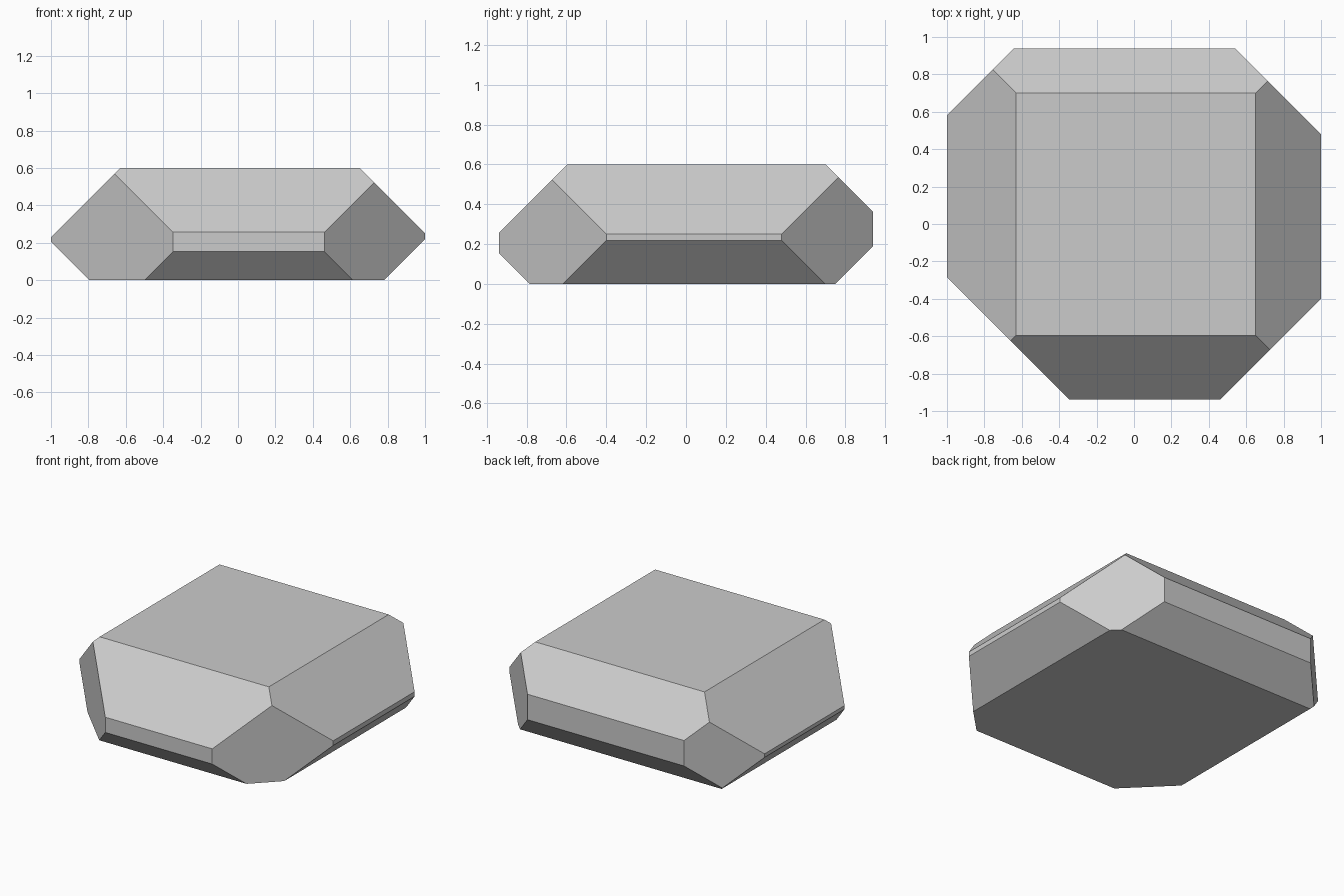
import bpy, bmesh
from mathutils import Vector

if "Cube" in bpy.data.objects:
    bpy.data.objects.remove(bpy.data.objects["Cube"])

# Block: a box whose twelve edges are all cut at 45 degrees
bm = bmesh.new()
bmesh.ops.create_cube(bm, size=1)
for v in bm.verts:
    v.co = Vector((v.co.x * 2, v.co.y * 1.876, (v.co.z + 0.5) * 0.6))

# Bevel cuts: direction and limit, keeping points where direction . p <= limit
cuts = [
    # upper edges
    ((1, 0, 1), 1.25), ((-1, 0, 1), 1.23), ((0, 1, 1), 1.30), ((0, -1, 1), 1.195),
    # lower edges
    ((1, 0, -1), 0.782), ((-1, 0, -1), 0.795), ((0, 1, -1), 0.75), ((0, -1, -1), 0.785),
    # upright edges
    ((1, 1, 0), 1.48), ((-1, 1, 0), 1.58), ((-1, -1, 0), 1.285), ((1, -1, 0), 1.40),
]
for direction, limit in cuts:
    n = Vector(direction)
    geom = bm.verts[:] + bm.edges[:] + bm.faces[:]
    bmesh.ops.bisect_plane(bm, geom=geom, dist=1e-5, plane_co=n * limit / n.length_squared,
                           plane_no=n, clear_outer=True)
    rim = [e for e in bm.edges if e.is_boundary]
    bmesh.ops.holes_fill(bm, edges=rim, sides=0)
bmesh.ops.recalc_face_normals(bm, faces=bm.faces[:])

mesh = bpy.data.meshes.new("bevelled_block")
bm.to_mesh(mesh)
bm.free()
bpy.context.collection.objects.link(bpy.data.objects.new("bevelled_block", mesh))
